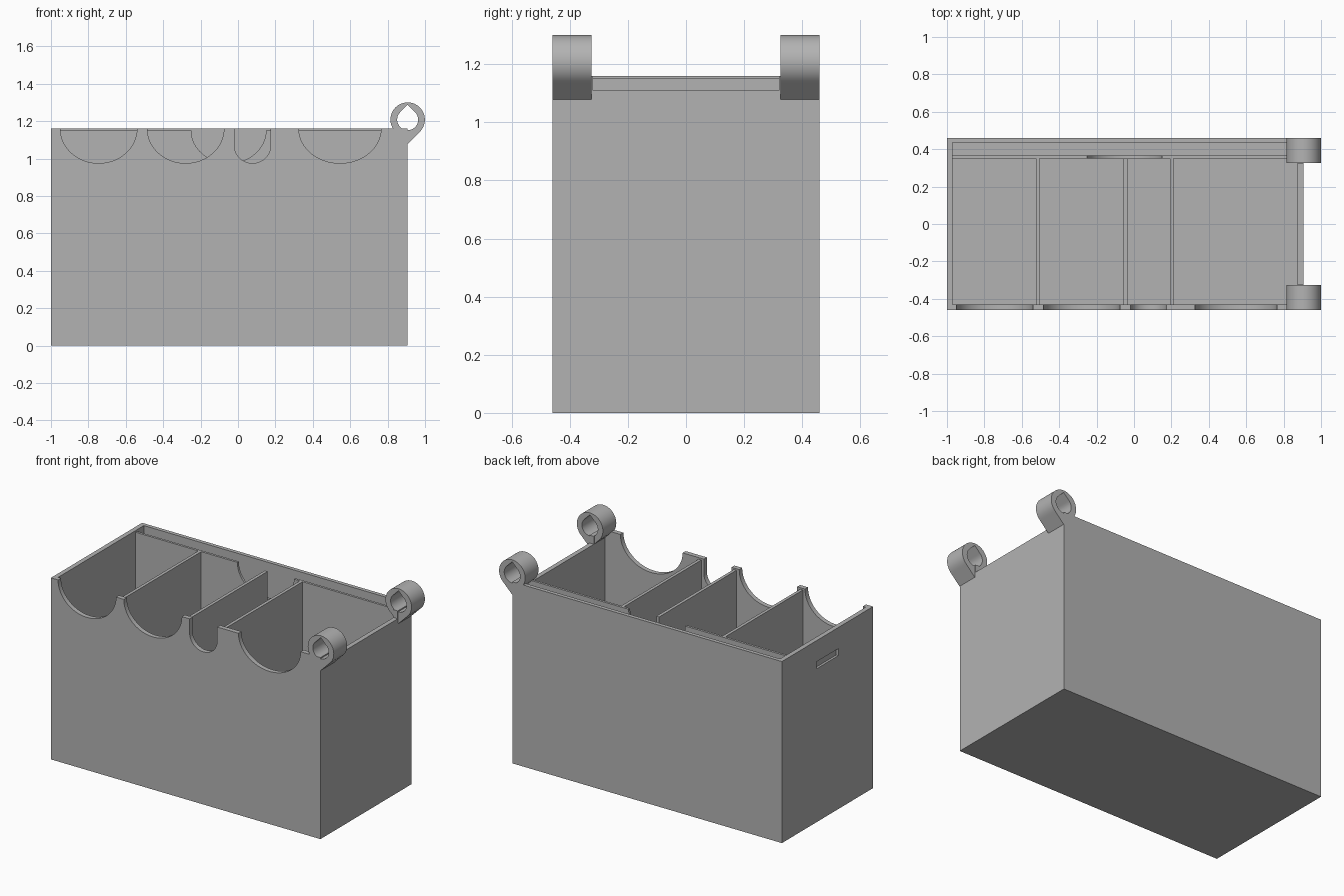
import bpy, bmesh, math

if "Cube" in bpy.data.objects:
    bpy.data.objects.remove(bpy.data.objects["Cube"])

grey = bpy.data.materials.new("plain grey")
grey.diffuse_color = (0.45, 0.45, 0.45, 1)
grey.use_nodes = True
grey.node_tree.nodes["Principled BSDF"].inputs["Base Color"].default_value = grey.diffuse_color

TOP, INNER_TOP = 1.16, 1.15
LEFT, RIGHT, HALF, WALL, FLOOR = -1.0, 0.905, 0.46, 0.03, 0.03


def finish(name, bm, smooth=False):
    bmesh.ops.recalc_face_normals(bm, faces=bm.faces)
    mesh = bpy.data.meshes.new(name)
    bm.to_mesh(mesh)
    bm.free()
    mesh.materials.append(grey)
    ob = bpy.data.objects.new(name, mesh)
    bpy.context.collection.objects.link(ob)
    if smooth:
        bpy.ops.object.select_all(action='DESELECT')
        ob.select_set(True)
        bpy.context.view_layer.objects.active = ob
        bpy.ops.object.shade_smooth_by_angle(angle=math.radians(30))
    return ob


def box(name, x0, x1, y0, y1, z0, z1):
    bm = bmesh.new()
    bmesh.ops.create_cube(bm, size=1)
    for v in bm.verts:
        v.co = ((x0 + x1) / 2 + v.co.x * (x1 - x0),
                (y0 + y1) / 2 + v.co.y * (y1 - y0),
                (z0 + z1) / 2 + v.co.z * (z1 - z0))
    return finish(name, bm)


def extrude_y(name, pts, y0, y1):
    """Extrude an x-z outline along y."""
    bm = bmesh.new()
    face = bm.faces.new([bm.verts.new((x, y0, z)) for x, z in pts])
    new = bmesh.ops.extrude_face_region(bm, geom=[face])["geom"]
    bmesh.ops.translate(bm, vec=(0, y1 - y0, 0),
                        verts=[v for v in new if isinstance(v, bmesh.types.BMVert)])
    return finish(name, bm, True)


def scallop(x0, x1, top, bottom, drop=0.0, n=32):
    """Rounded cut-out, listed from left to right."""
    c, r, zc = (x0 + x1) / 2, (x1 - x0) / 2, top - drop
    arc = [(c - r * math.cos(math.pi * i / n),
            zc - (zc - bottom) * math.sin(math.pi * i / n)) for i in range(n + 1)]
    return [(x0, top)] + arc + [(x1, top)] if drop else arc


def wall_outline(x0, x1, top, cuts):
    pts = [(x0, FLOOR), (x0, top)]
    for cut in cuts:
        pts += cut
    return pts + [(x1, top), (x1, FLOOR)]


# Floor and outer walls
box("floor", LEFT, RIGHT, -HALF, HALF, 0, FLOOR)
cuts = [scallop(-0.95, -0.54, TOP, 0.975), scallop(-0.485, -0.075, TOP, 0.975),
        scallop(-0.02, 0.175, TOP, 0.975, 0.09), scallop(0.325, 0.765, TOP, 0.975)]
extrude_y("front_wall", wall_outline(LEFT, RIGHT, TOP, cuts), -HALF, -HALF + WALL)
box("back_wall", LEFT, RIGHT, HALF - 0.025, HALF, FLOOR, TOP)
left = box("left_wall", LEFT, LEFT + WALL, -HALF + WALL, HALF - 0.025, FLOOR, TOP)

# Shallow slot on the outside of the left wall
cutter = box("slot_cutter", LEFT - 0.1, LEFT + 0.015, -0.11, 0.11, 0.98, 1.025)
cutter.hide_render = True
cutter.hide_set(True)
mod = left.modifiers.new("slot", 'BOOLEAN')
mod.operation, mod.object, mod.solver = 'DIFFERENCE', cutter, 'EXACT'

# Right wall with its lowered middle
box("right_wall", RIGHT - WALL, RIGHT, -HALF + WALL, HALF - 0.025, FLOOR, 1.11)
box("right_wall_front_post", RIGHT - WALL, RIGHT, -HALF + WALL, -0.32, 1.11, TOP)
box("right_wall_back_post", RIGHT - WALL, RIGHT, 0.32, HALF - 0.025, 1.11, TOP)

# Inner back wall forming the narrow rear pocket
extrude_y("inner_back_wall",
          wall_outline(LEFT + WALL, RIGHT - WALL, INNER_TOP,
                       [scallop(-0.25, 0.15, INNER_TOP, 0.975)]), 0.35, 0.365)

# Compartment dividers
for i, x in enumerate((-0.515, -0.045, 0.202)):
    box(f"divider_{i + 1}", x - 0.01, x + 0.01, -HALF + WALL, 0.35, FLOOR, INNER_TOP)


# Hinge rings: outline pointed downwards, hole pointed upwards
def teardrop(radius, angle, tip):
    d = abs((angle - tip + math.pi) % (2 * math.pi) - math.pi)
    return radius / math.cos(math.pi / 4 - d) if d < math.pi / 4 else radius


def ring(name, y0, y1, cx=0.907, cz=1.208, n=64):
    bm = bmesh.new()
    loops = []
    for radius, tip, y in ((0.092, -math.pi / 2, y0), (0.092, -math.pi / 2, y1),
                           (0.056, math.pi / 2, y1), (0.056, math.pi / 2, y0)):
        loop = []
        for i in range(n):
            a = 2 * math.pi * i / n
            r = teardrop(radius, a, tip)
            loop.append(bm.verts.new((cx + r * math.cos(a), y, cz + r * math.sin(a))))
        loops.append(loop)
    for k in range(4):
        a, b = loops[k], loops[(k + 1) % 4]
        for i in range(n):
            j = (i + 1) % n
            bm.faces.new((a[i], a[j], b[j], b[i]))
    return finish(name, bm, True)


ring("front_hinge_ring", -HALF, -0.325)
ring("back_hinge_ring", 0.325, HALF)
